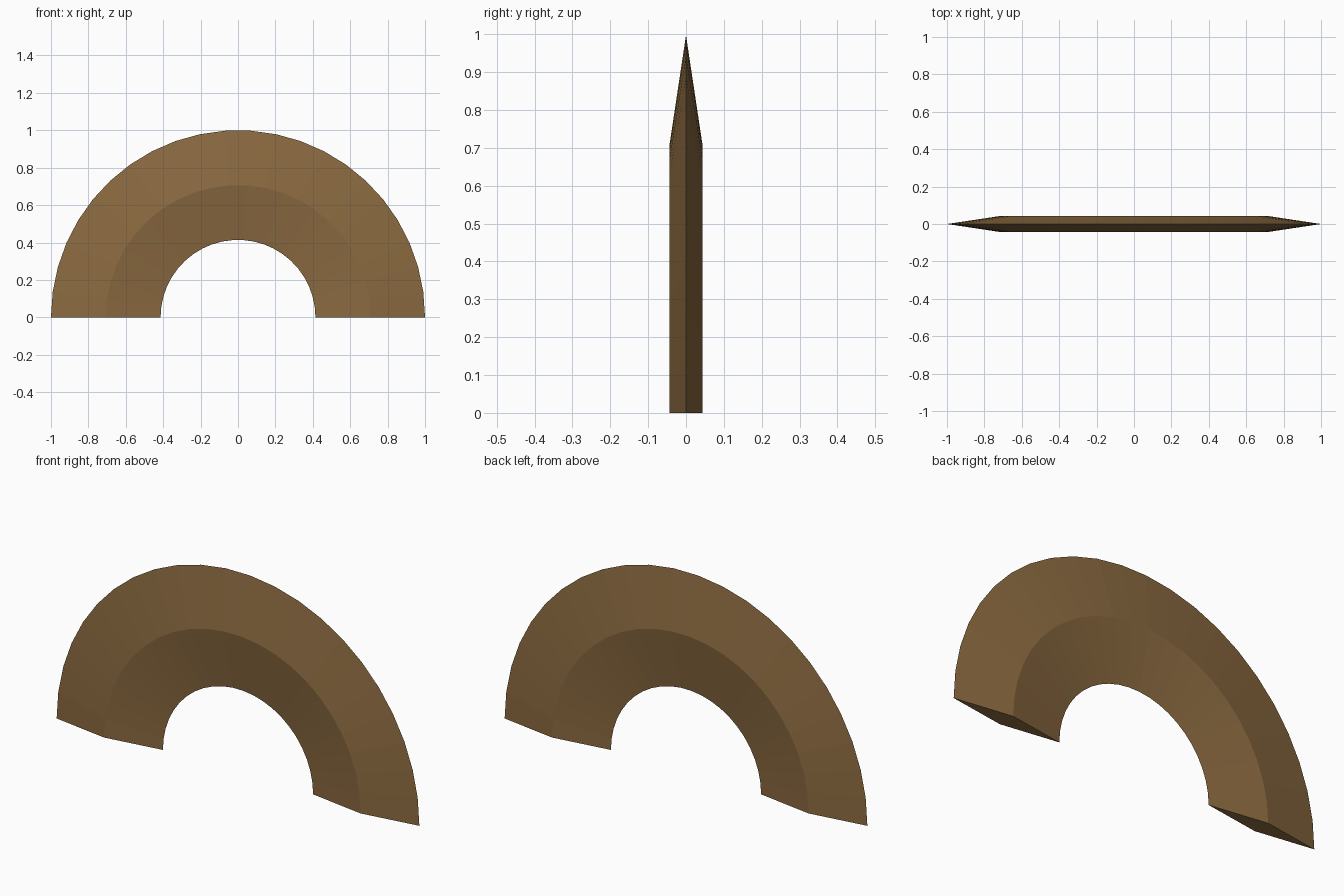
import bpy, bmesh
from math import pi, cos, sin

if "Cube" in bpy.data.objects:
    bpy.data.objects.remove(bpy.data.objects["Cube"])

SEGMENTS = 23
# diamond cross-section: (radius, y)
PROFILE = [(1.0, 0.0), (0.707, 0.044), (0.414, 0.0), (0.707, -0.044)]

# sweep the diamond around half a circle
bm = bmesh.new()
rings = []
for i in range(SEGMENTS + 1):
    a = pi * i / SEGMENTS
    rings.append([bm.verts.new((r * cos(a), y, r * sin(a))) for r, y in PROFILE])
n = len(PROFILE)
for a, b in zip(rings, rings[1:]):
    for k in range(n):
        bm.faces.new((a[k], a[(k + 1) % n], b[(k + 1) % n], b[k]))

# closed feet
bm.faces.new(rings[0])
bm.faces.new(rings[-1])
bmesh.ops.recalc_face_normals(bm, faces=bm.faces)

mesh = bpy.data.meshes.new("half_ring")
bm.to_mesh(mesh)
bm.free()
half_ring = bpy.data.objects.new("half_ring", mesh)
bpy.context.collection.objects.link(half_ring)

# brown finish
brown = bpy.data.materials.new("brown")
brown.diffuse_color = (0.26, 0.145, 0.052, 1.0)
brown.use_nodes = True
brown.node_tree.nodes["Principled BSDF"].inputs["Base Color"].default_value = brown.diffuse_color
mesh.materials.append(brown)
